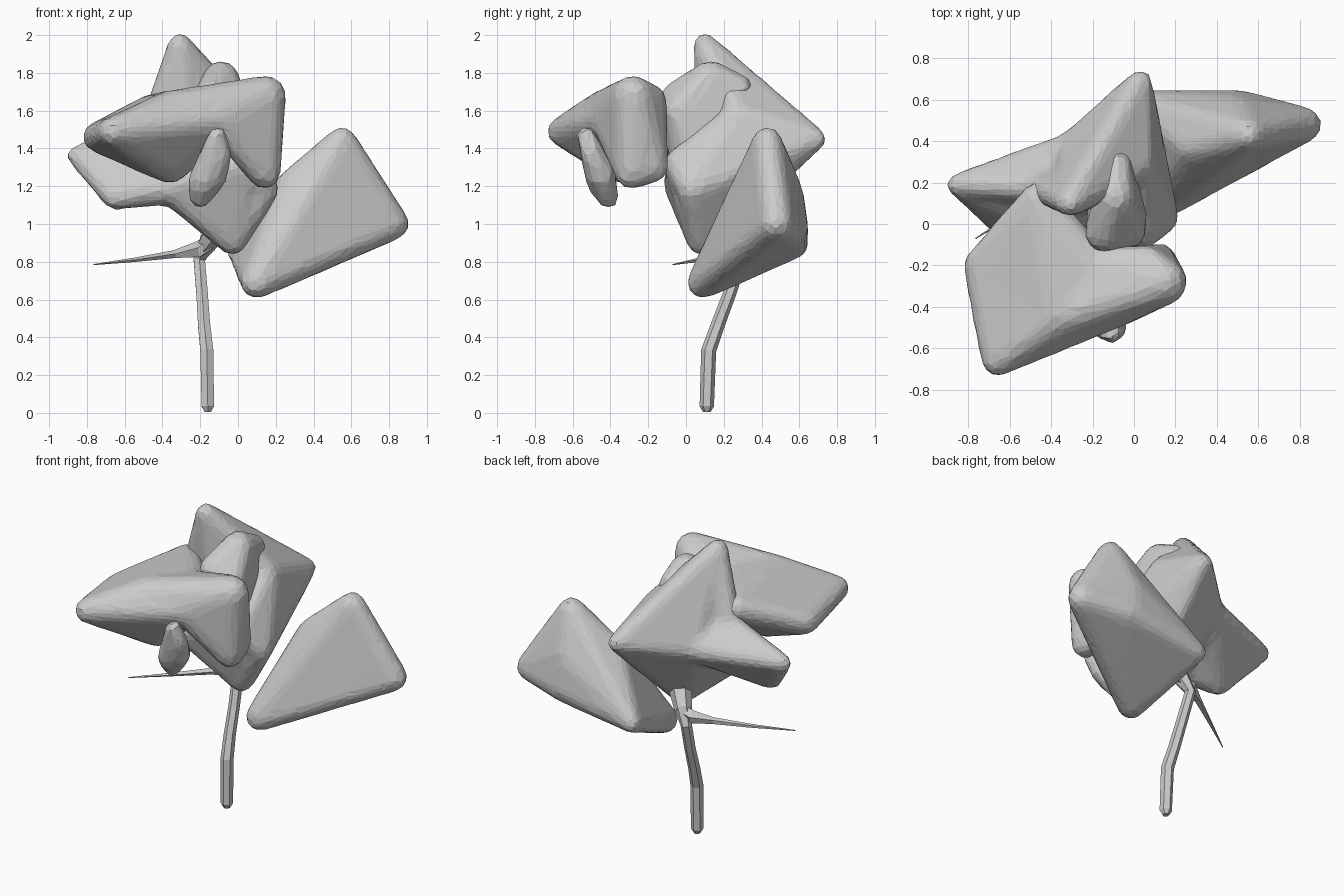
import bpy, bmesh
from mathutils import Matrix, Vector

if "Cube" in bpy.data.objects:
    bpy.data.objects.remove(bpy.data.objects["Cube"])

grey = bpy.data.materials.new("soft grey")
grey.use_nodes = True
grey.diffuse_color = (0.6, 0.6, 0.6, 1)
grey.node_tree.nodes["Principled BSDF"].inputs["Base Color"].default_value = (0.6, 0.6, 0.6, 1)


def add_object(name, bm):
    bmesh.ops.recalc_face_normals(bm, faces=bm.faces)
    mesh = bpy.data.meshes.new(name)
    bm.to_mesh(mesh)
    bm.free()
    obj = bpy.data.objects.new(name, mesh)
    bpy.context.collection.objects.link(obj)
    mesh.materials.append(grey)
    return obj


def hull(bm, balls):
    """Stretch a rounded skin over balls given as (x, y, z, radius)."""
    cloud = bmesh.new()
    for x, y, z, r in balls:
        bmesh.ops.create_icosphere(cloud, subdivisions=2, radius=r,
                                   matrix=Matrix.Translation((x, y, z)))
    verts = [bm.verts.new(v.co) for v in cloud.verts]
    cloud.free()
    bmesh.ops.convex_hull(bm, input=verts)
    loose = [v for v in verts if v.is_valid and not v.link_faces]
    bmesh.ops.delete(bm, geom=loose, context="VERTS")


def petal(name, points, groups, keep=0.12, rounds=8):
    """Merge several hulls over named points into one faceted organic form."""
    bm = bmesh.new()
    for group in groups:
        hull(bm, [points[key] for key in group.split()])
    obj = add_object(name, bm)
    remesh = obj.modifiers.new("merge", "REMESH")
    remesh.mode = "VOXEL"
    remesh.voxel_size = 0.025
    smooth = obj.modifiers.new("soften", "SMOOTH")
    smooth.factor = 0.5
    smooth.iterations = rounds
    low = obj.modifiers.new("facet", "DECIMATE")
    low.ratio = keep


def tube(name, path, sides=6):
    """Tapering tube along (x, y, z, radius) points, closed at both ends."""
    bm = bmesh.new()
    rings = []
    centres = [Vector(p[:3]) for p in path]
    for i, p in enumerate(path):
        along = centres[min(i + 1, len(path) - 1)] - centres[max(i - 1, 0)]
        turn = Vector((0, 0, 1)).rotation_difference(along).to_matrix().to_4x4()
        rings.append(bmesh.ops.create_circle(
            bm, segments=sides, radius=p[3],
            matrix=Matrix.Translation(centres[i]) @ turn)["verts"])
    for a, b in zip(rings, rings[1:]):
        for i in range(sides):
            j = (i + 1) % sides
            bm.faces.new((a[i], a[j], b[j], b[i]))
    bm.faces.new(rings[0])
    bm.faces.new(rings[-1])
    add_object(name, bm)


# Separate four-cornered petal
petal("drooping_petal", {
    "top": (0.55, 0.43, 1.44, 0.08), "side": (0.82, 0.48, 1.0, 0.09),
    "low": (0.1, 0.09, 0.69, 0.09), "back": (-0.01, 0.59, 0.88, 0.06),
    "belly": (0.52, 0.54, 0.98, 0.11), "inner": (0.29, 0.37, 1.22, 0.08),
    "front": (0.5, 0.37, 1.02, 0.12), "spine": (0.5, 0.54, 1.18, 0.08)},
    ["top inner low front belly", "side low front belly", "back low belly front inner",
     "top side front belly spine", "top back inner belly spine", "side back belly"])

# Large rear petal and body of the bloom
petal("rear_petal", {
    "top": (-0.31, 0.1, 1.95, 0.065), "back": (0.03, 0.69, 1.45, 0.06),
    "left": (-0.85, 0.19, 1.36, 0.06), "lower": (-0.65, 0.02, 1.14, 0.07),
    "base": (-0.03, 0.08, 0.91, 0.08), "right": (0.14, 0.03, 1.18, 0.08),
    "mid": (-0.25, 0.2, 1.42, 0.14), "shoulder": (0.03, 0.28, 1.58, 0.07),
    "rim": (-0.3, 0.37, 1.38, 0.08), "saddle": (-0.45, 0.18, 1.5, 0.08),
    "floor": (-0.35, -0.02, 1.2, 0.1), "breast": (0.05, -0.04, 1.32, 0.08)},
    ["top shoulder back mid", "top saddle mid", "top back rim mid", "left saddle mid rim",
     "left lower floor mid", "floor base mid rim", "base right mid back",
     "right breast shoulder mid", "right shoulder back mid", "rim back base mid",
     "lower mid left rim", "floor breast base mid"])

# Curled inner petal
petal("inner_petal", {
    "front": (-0.15, -0.05, 1.67, 0.09), "crest": (-0.09, 0.13, 1.77, 0.1),
    "rear": (-0.08, 0.29, 1.72, 0.07), "root": (-0.08, 0.05, 1.38, 0.15),
    "flank": (-0.02, -0.04, 1.6, 0.08)},
    ["front crest root flank", "crest rear root flank"])

# Broad front petal with its folded right side
petal("front_petal", {
    "tip": (-0.66, -0.66, 1.49, 0.08), "left": (-0.75, -0.2, 1.46, 0.08),
    "rear": (-0.46, 0.12, 1.6, 0.09), "under": (-0.36, -0.34, 1.32, 0.11),
    "crease": (-0.2, -0.2, 1.6, 0.1), "crown": (0.15, -0.28, 1.68, 0.11),
    "fall": (0.14, -0.29, 1.27, 0.09), "brow": (-0.1, -0.42, 1.55, 0.09),
    "hook": (0.13, -0.16, 1.29, 0.07), "bulge": (-0.36, -0.44, 1.59, 0.12),
    "fold": (0.06, -0.18, 1.66, 0.08)},
    ["tip bulge left under crease", "left rear crease under bulge", "tip brow crease under bulge",
     "crown fold brow crease bulge", "crown fall brow fold", "crown fall hook fold",
     "under brow crease fold"])

# Small hanging leaf
petal("hanging_leaf", {
    "top": (-0.11, -0.53, 1.47, 0.05), "edge": (-0.09, -0.5, 1.37, 0.06),
    "wide": (-0.13, -0.45, 1.26, 0.08), "heel": (-0.19, -0.45, 1.22, 0.08),
    "low": (-0.2, -0.41, 1.14, 0.06)},
    ["top edge wide heel low"], 0.2, 4)

# Stem with the joint below the bloom, and the pointed sepal
tube("stem", [(-0.16, 0.11, 0.005, 0.02), (-0.16, 0.11, 0.035, 0.038), (-0.165, 0.12, 0.33, 0.04),
              (-0.18, 0.17, 0.47, 0.037), (-0.19, 0.23, 0.63, 0.035), (-0.205, 0.29, 0.81, 0.035),
              (-0.16, 0.26, 0.9, 0.055), (-0.1, 0.2, 0.98, 0.07)])
tube("sepal", [(-0.14, 0.26, 0.9, 0.045), (-0.22, 0.26, 0.86, 0.045), (-0.34, 0.2, 0.84, 0.022),
               (-0.55, 0.07, 0.81, 0.012), (-0.765, -0.07, 0.785, 0.003)], 5)
